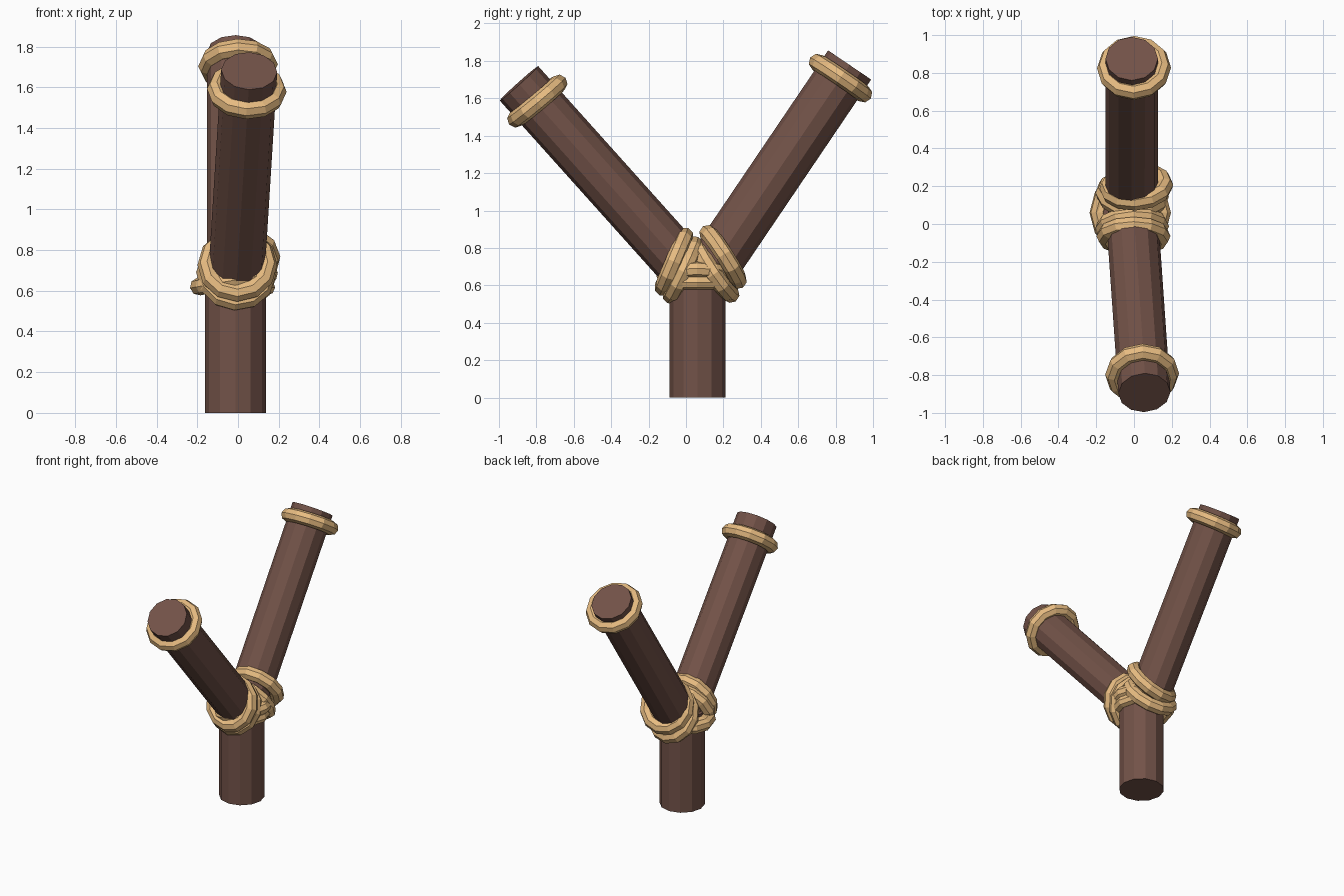
import bpy
from mathutils import Vector

if "Cube" in bpy.data.objects:
    bpy.data.objects.remove(bpy.data.objects["Cube"])


def material(name, color):
    m = bpy.data.materials.new(name)
    m.diffuse_color = (*color, 1)
    m.use_nodes = True
    m.node_tree.nodes["Principled BSDF"].inputs["Base Color"].default_value = m.diffuse_color
    return m


WOOD = material("dark_wood", (0.17, 0.085, 0.065))
ROPE = material("tan_rope", (0.80, 0.50, 0.22))


def finish(name, axis, mat):
    ob = bpy.context.object
    ob.name = name
    ob.rotation_mode = 'QUATERNION'
    ob.rotation_quaternion = Vector((0, 0, 1)).rotation_difference(Vector(axis).normalized())
    ob.data.materials.append(mat)


def stick(name, start, end, radius):
    a, b = Vector(start), Vector(end)
    bpy.ops.mesh.primitive_cylinder_add(vertices=12, radius=radius, depth=(b - a).length,
                                        location=(a + b) / 2)
    finish(name, b - a, WOOD)


def ring(name, center, axis, major=0.149, minor=0.047):
    bpy.ops.mesh.primitive_torus_add(major_segments=12, minor_segments=8, major_radius=major,
                                     minor_radius=minor, location=center)
    finish(name, axis, ROPE)


# forked stick: handle and two arms
stick("handle", (-0.013, 0.062, 0), (-0.013, 0.062, 0.69), 0.15)
stick("back_arm", (-0.013, 0.09, 0.618), (-0.012, 0.875, 1.778), 0.139)
stick("front_arm", (-0.01, 0.04, 0.64), (0.055, -0.893, 1.68), 0.138)

# rope rings near the arm tips
ring("back_tip_ring", (0.0, 0.826, 1.708), (-0.03, 0.56, 0.825))
ring("front_tip_ring", (0.043, -0.795, 1.585), (0.04, -0.64, 0.77))

# rope lashing around the fork, two rings per arm
ring("front_fork_ring_upper", (-0.003, -0.064, 0.727), (0, -0.92, 0.39))
ring("front_fork_ring_lower", (-0.01, -0.017, 0.682), (0.05, -0.9, 0.42))
ring("back_fork_ring_upper", (0.013, 0.198, 0.752), (-0.08, 0.84, 0.54))
ring("back_fork_ring_lower", (-0.01, 0.155, 0.675), (0.1, 0.82, 0.56))

# level rings around the top of the handle
ring("handle_ring_upper", (-0.02, 0.06, 0.652), (-0.18, 0, 1), 0.175, 0.044)
ring("handle_ring_lower", (-0.012, 0.06, 0.625), (0.05, 0, 1), 0.155, 0.04)
